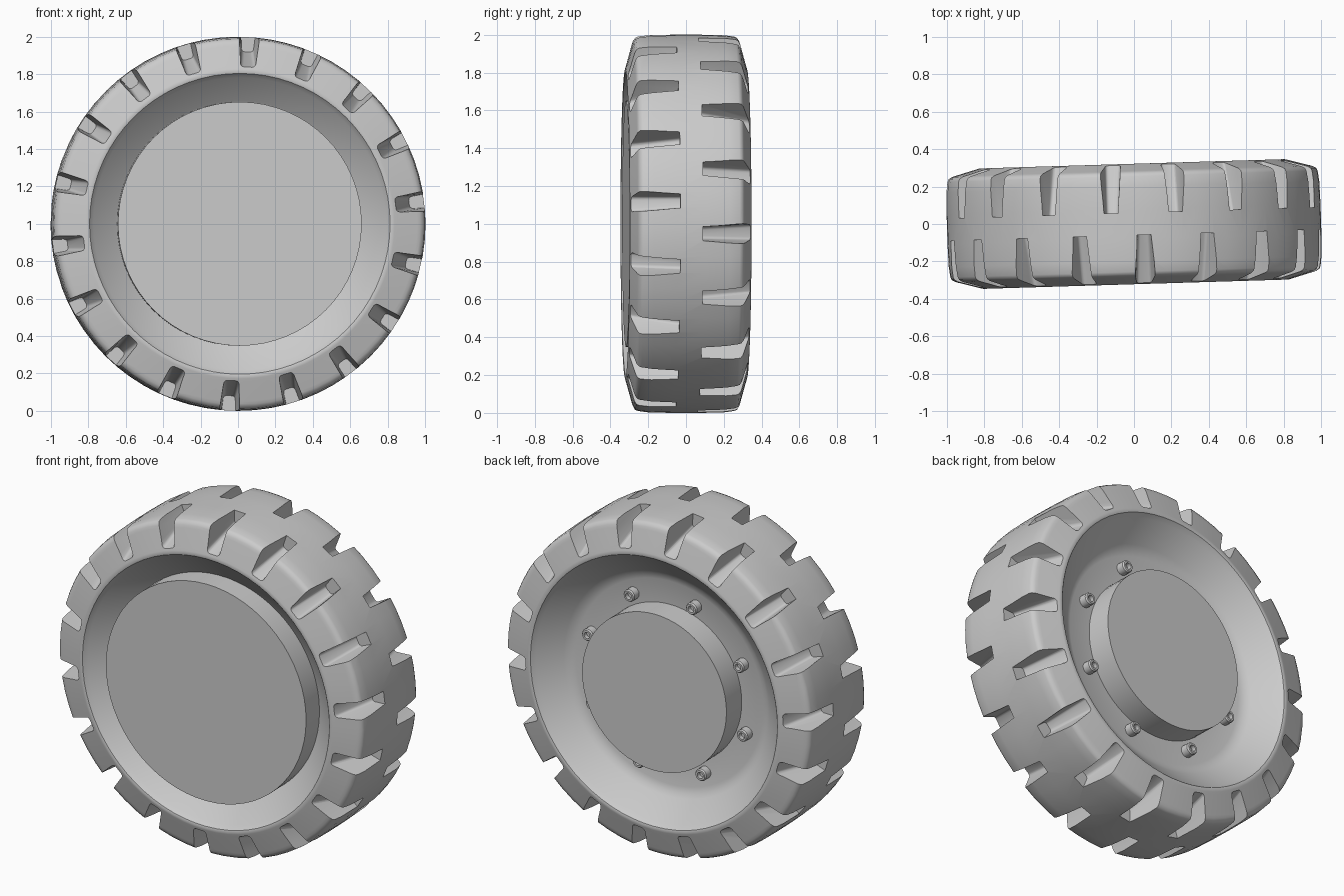
import bpy, bmesh, math
from mathutils import Matrix

cube = bpy.data.objects.get("Cube")
if cube:
    bpy.data.objects.remove(cube, do_unlink=True)

# One plain grey for everything
grey = bpy.data.materials.new("plain_grey")
grey.use_nodes = True
grey.diffuse_color = (0.6, 0.6, 0.6, 1)
grey.node_tree.nodes["Principled BSDF"].inputs["Base Color"].default_value = (0.6, 0.6, 0.6, 1)

# The wheel stands upright and is turned slightly about z
PLACE = Matrix.Translation((0, 0, 1)) @ Matrix.Rotation(math.radians(1.75), 4, "Z")


def revolve(bm, profile, segments, ring=False, centre=(0, 0)):
    """Turn (radius, y) points about the y axis; cap the ends unless a closed ring."""
    loops = []
    for r, y in profile:
        angles = [2 * math.pi * i / segments for i in range(segments)]
        loops.append([bm.verts.new((centre[0] + r * math.cos(a), y,
                                    centre[1] + r * math.sin(a))) for a in angles])
    pairs = list(zip(loops, loops[1:]))
    if ring:
        pairs.append((loops[-1], loops[0]))
    else:
        bm.faces.new(loops[0])
        bm.faces.new(loops[-1])
    for a, b in pairs:
        for i in range(segments):
            j = (i + 1) % segments
            bm.faces.new((a[i], a[j], b[j], b[i]))


def make_object(name, bm):
    bmesh.ops.recalc_face_normals(bm, faces=bm.faces)
    mesh = bpy.data.meshes.new(name)
    bm.to_mesh(mesh)
    bm.free()
    mesh.materials.append(grey)
    obj = bpy.data.objects.new(name, mesh)
    bpy.context.collection.objects.link(obj)
    obj.matrix_world = PLACE
    return obj


def activate(obj):
    bpy.ops.object.select_all(action="DESELECT")
    obj.select_set(True)
    bpy.context.view_layer.objects.active = obj


def smooth(obj):
    activate(obj)
    bpy.ops.object.shade_smooth_by_angle(angle=math.radians(35))


# Tyre: crowned tread, sloping shoulders, narrow rounded lips and dished wheel faces
half = [(1.0, 0.08), (0.997, 0.2), (0.99, 0.255), (0.983, 0.27), (0.966, 0.28),
        (0.95, 0.285), (0.845, 0.314), (0.828, 0.319), (0.815, 0.322), (0.804, 0.319),
        (0.796, 0.309), (0.782, 0.295)]
front = [(r, -y) for r, y in half] + [(0.66, -0.19), (0.6, -0.15), (0.4, -0.15)]
back = half + [(0.67, 0.192), (0.645, 0.175), (0.61, 0.163), (0.4, 0.163)]
bm = bmesh.new()
revolve(bm, front[::-1] + back, 72, ring=True)
tyre = make_object("tyre", bm)

# Tread notches: tapered wedges, deeper toward the sidewall, staggered front to back
bm = bmesh.new()
for side, start in ((-1, 87), (1, 77)):
    for k in range(18):
        verts = []
        for y, floor, narrow, wide in ((0.06, 0.92, 0.031, 0.042), (0.36, 0.825, 0.041, 0.07)):
            for x, z in ((-narrow, floor), (narrow, floor), (wide, 1.06), (-wide, 1.06)):
                verts.append(bm.verts.new((x, side * y, z)))
        a, b = verts[:4], verts[4:]
        bm.faces.new(a)
        bm.faces.new(b)
        for i in range(4):
            j = (i + 1) % 4
            bm.faces.new((a[i], a[j], b[j], b[i]))
        # Soften the two long floor edges
        edges = [bm.edges.get((a[i], b[i])) for i in (0, 1)]
        turn = Matrix.Rotation(math.radians(90 - start + 20 * k), 3, "Y")
        bmesh.ops.rotate(bm, verts=verts, cent=(0, 0, 0), matrix=turn)
        bmesh.ops.bevel(bm, geom=edges, offset=0.016, segments=3, profile=0.5, affect="EDGES")
cutter = make_object("notch_cutter", bm)
cutter.hide_render = True

cut = tyre.modifiers.new("notches", "BOOLEAN")
cut.operation = "DIFFERENCE"
cut.solver = "EXACT"
cut.object = cutter
activate(tyre)
bpy.ops.object.modifier_apply(modifier=cut.name)
bpy.data.objects.remove(cutter, do_unlink=True)
smooth(tyre)

# Front hub: wide flat drum
bm = bmesh.new()
revolve(bm, [(0.652, -0.318), (0.652, -0.12)], 64)
smooth(make_object("front_hub", bm))

# Back hub: smaller flat drum
bm = bmesh.new()
revolve(bm, [(0.47, 0.0), (0.47, 0.315)], 64)
smooth(make_object("back_hub", bm))

# Ring of eight socket bolts on the back floor
bm = bmesh.new()
for k in range(8):
    a = math.radians(19 + 45 * k)
    revolve(bm, [(0.036, 0.14), (0.036, 0.208), (0.03, 0.216), (0.019, 0.216), (0.019, 0.19)],
            16, centre=(0.533 * math.cos(a), 0.533 * math.sin(a)))
smooth(make_object("hub_bolts", bm))
